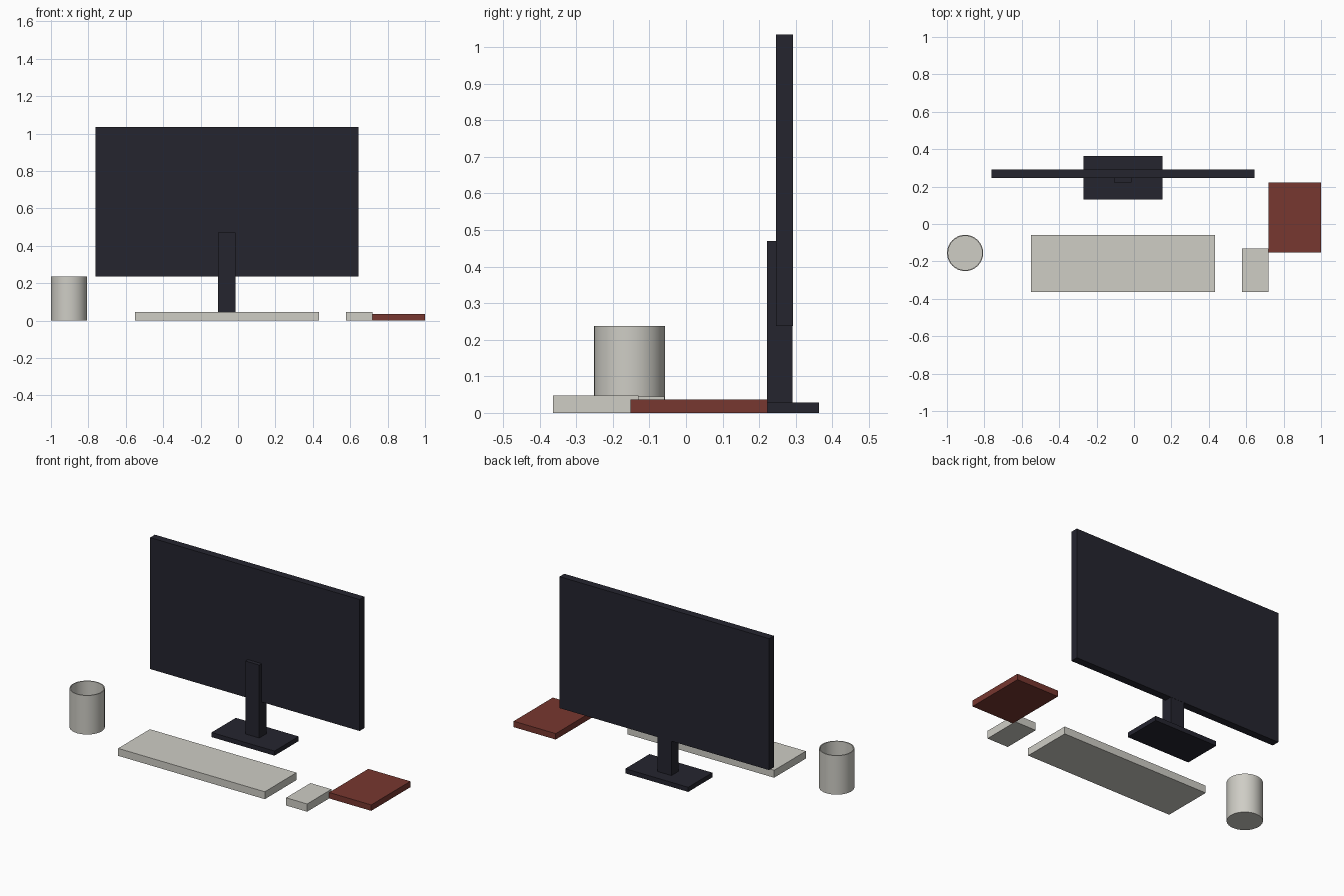
import bpy, bmesh, math

if "Cube" in bpy.data.objects:
    bpy.data.objects.remove(bpy.data.objects["Cube"])


def material(name, color):
    m = bpy.data.materials.new(name)
    m.diffuse_color = (*color, 1)
    m.use_nodes = True
    m.node_tree.nodes["Principled BSDF"].inputs["Base Color"].default_value = m.diffuse_color
    return m


dark = material("charcoal", (0.018, 0.018, 0.028))
light = material("warm_light_grey", (0.62, 0.61, 0.56))
red = material("brick_red", (0.185, 0.038, 0.029))


def finish(name, bm, mat):
    mesh = bpy.data.meshes.new(name)
    bmesh.ops.recalc_face_normals(bm, faces=bm.faces)
    bm.to_mesh(mesh)
    bm.free()
    mesh.materials.append(mat)
    obj = bpy.data.objects.new(name, mesh)
    bpy.context.collection.objects.link(obj)
    return obj


def box(name, x, y, z, mat):
    """Box from (min, max) ranges on each axis."""
    bm = bmesh.new()
    bmesh.ops.create_cube(bm, size=1)
    for v in bm.verts:
        v.co = [r[0] + (c + 0.5) * (r[1] - r[0]) for c, r in zip(v.co, (x, y, z))]
    return finish(name, bm, mat)


# Monitor: panel, neck in front of the panel, flat foot
box("screen_panel", (-0.762, 0.644), (0.246, 0.292), (0.237, 1.034), dark)
box("stand_neck", (-0.106, -0.013), (0.222, 0.291), (0.0, 0.47), dark)
box("stand_foot", (-0.269, 0.153), (0.131, 0.363), (0.0, 0.028), dark)

# Desk items
box("keyboard", (-0.55, 0.434), (-0.363, -0.059), (0.0, 0.045), light)
box("mouse", (0.577, 0.718), (-0.363, -0.13), (0.0, 0.047), light)
box("notebook", (0.718, 1.0), (-0.152, 0.223), (0.0, 0.036), red)

# Cup: open thin-walled cylinder
bm = bmesh.new()
SIDES = 32
profile = [(0.097, 0.0), (0.097, 0.237), (0.091, 0.237), (0.091, 0.008)]
rings = []
for r, z in profile:
    rings.append([bm.verts.new((-0.903 + r * math.cos(2 * math.pi * i / SIDES),
                                -0.155 + r * math.sin(2 * math.pi * i / SIDES), z))
                  for i in range(SIDES)])
for a, b in zip(rings, rings[1:]):
    for i in range(SIDES):
        j = (i + 1) % SIDES
        bm.faces.new((a[i], a[j], b[j], b[i]))
bm.faces.new(rings[0])
bm.faces.new(rings[-1])
cup = finish("cup", bm, light)
bpy.context.view_layer.objects.active = cup
cup.select_set(True)
bpy.ops.object.shade_smooth_by_angle(angle=math.radians(35))
